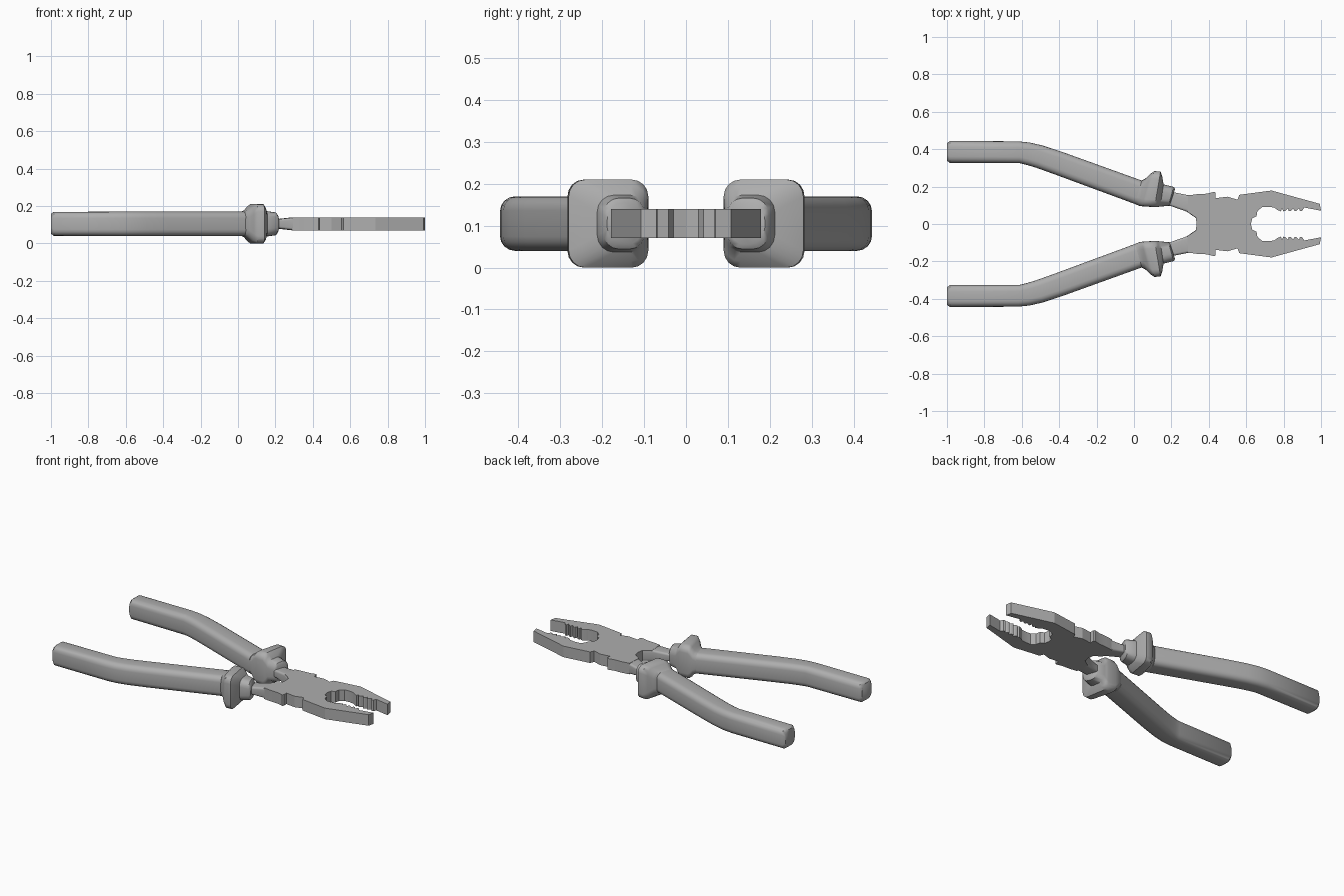
import bpy, bmesh, math
from mathutils import Vector

cube = bpy.data.objects.get("Cube")
if cube:
    bpy.data.objects.remove(cube)

MID = 0.105  # height of the flat symmetry plane

grey = bpy.data.materials.new("plain grey")
grey.use_nodes = True
grey.diffuse_color = (0.42, 0.42, 0.42, 1)
grey.node_tree.nodes["Principled BSDF"].inputs["Base Color"].default_value = (0.42, 0.42, 0.42, 1)


def finish(bm, name, angle):
    bmesh.ops.recalc_face_normals(bm, faces=bm.faces)
    mesh = bpy.data.meshes.new(name)
    bm.to_mesh(mesh)
    bm.free()
    mesh.materials.append(grey)
    ob = bpy.data.objects.new(name, mesh)
    bpy.context.collection.objects.link(ob)
    bpy.ops.object.select_all(action='DESELECT')
    ob.select_set(True)
    bpy.context.view_layer.objects.active = ob
    bpy.ops.object.shade_smooth_by_angle(angle=math.radians(angle))
    return ob


def rounded_ring(outer, inner, half, radius, side):
    """Rounded rectangle spanning inner to outer across, and half up and down."""
    a, b = Vector(outer), Vector(inner)
    centre, axis = (a + b) / 2, (a - b).normalized()
    w = (a - b).length / 2
    r = min(radius, w * 0.95, half * 0.95)
    ring = []
    for q, (su, sv) in enumerate(((1, 1), (-1, 1), (-1, -1), (1, -1))):
        for k in range(5):
            t = math.pi / 2 * (q + k / 4)
            p = centre + axis * (su * (w - r) + r * math.cos(t))
            ring.append((p.x, side * p.y, MID + sv * (half - r) + r * math.sin(t)))
    return ring


def loft(name, sections, radius, side):
    bm = bmesh.new()
    rings = [[bm.verts.new(c) for c in rounded_ring(o, i, h, radius, side)]
             for o, i, h in sections]
    n = len(rings[0])
    for r0, r1 in zip(rings, rings[1:]):
        for k in range(n):
            j = (k + 1) % n
            bm.faces.new((r0[k], r0[j], r1[j], r1[k]))
    bm.faces.new(rings[0])
    bm.faces.new(rings[-1])
    return finish(bm, name, 45)


# Sections: outer edge point, inner edge point, half height
grip = [
    ((-1, .432), (-1, .338), .053),
    ((-.985, .444), (-.985, .327), .064),
    ((-.62, .442), (-.61, .325), .065),
    ((-.56, .436), (-.57, .315), .065),
    ((-.49, .42), (-.52, .3), .065),
    ((-.38, .384), (-.42, .264), .065),
    ((.042, .232), (.005, .107), .065),
]
guard = [
    ((.04, .232), (.004, .108), .064),
    ((.06, .242), (.025, .098), .073),
    ((.085, .266), (.04, .095), .093),
    ((.108, .283), (.055, .094), .105),
    ((.142, .28), (.11, .09), .105),
    ((.152, .25), (.125, .091), .09),
    ((.158, .212), (.14, .093), .068),
    ((.212, .198), (.184, .097), .061),
    ((.22, .188), (.192, .104), .05),
]
arm = [
    ((.15, .178), (.14, .105), .024),
    ((.22, .168), (.2, .095), .025),
    ((.3, .152), (.28, .067), .034),
    ((.35, .155), (.335, .03), .034),
]

for label, side in (("left", -1), ("right", 1)):
    loft("handle_grip_" + label, grip, .034, side)
    loft("finger_guard_" + label, guard, .04, side)
    loft("handle_arm_" + label, arm, .012, side)

# Jaw plate half outline: outer edge from crotch to tip
half = [(.335, 0), (.33, .035), (.285, .066), (.29, .153), (.34, .16), (.39, .162),
        (.43, .172), (.437, .165), (.437, .138), (.5, .146), (.553, .13), (.563, .156),
        (.735, .179), (.993, .108), (1, .071), (.91, .088)]
# gripping teeth along the inner edge
for k in range(4):
    x = .9 - k * .03
    half += [(x, .071), (x - .012, .068), (x - .018, .084)]
# rounded pipe opening back to the joint
half += [(.785, .068), (.765, .076), (.75, .088), (.72, .092), (.685, .09), (.66, .07),
         (.655, .042), (.632, .03), (.625, 0)]
outline = half + [(x, -y) for x, y in reversed(half[1:-1])]

bm = bmesh.new()
face = bm.faces.new([bm.verts.new((x, y, MID - .035)) for x, y in outline])
top = bmesh.ops.extrude_face_region(bm, geom=[face], use_keep_orig=True)
bmesh.ops.translate(bm, vec=(0, 0, .07),
                    verts=[g for g in top["geom"] if isinstance(g, bmesh.types.BMVert)])
finish(bm, "jaws", 20)
